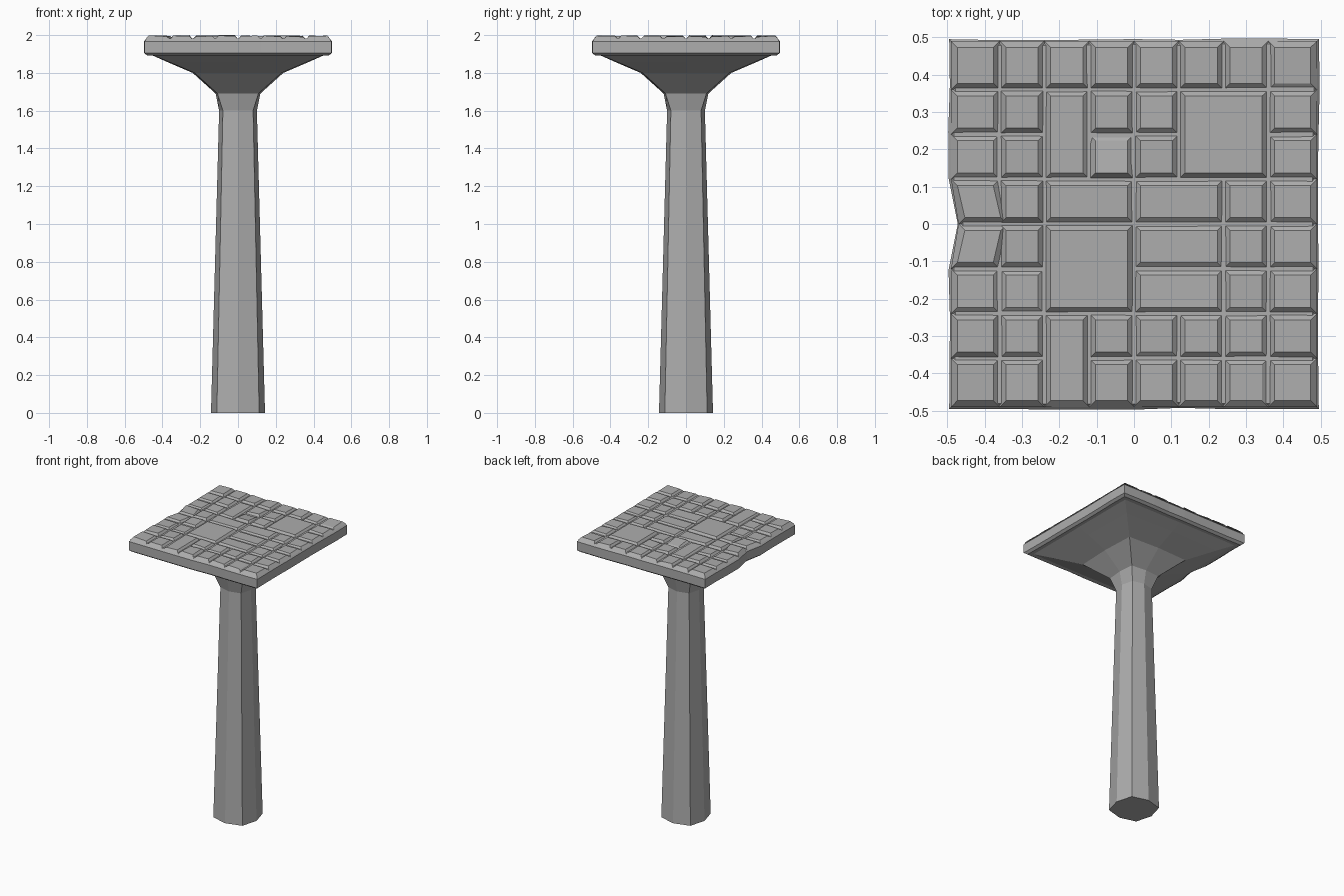
import bpy, bmesh, math, random

random.seed(4)
if "Cube" in bpy.data.objects:
    bpy.data.objects.remove(bpy.data.objects["Cube"])

stone = bpy.data.materials.new("grey stone")
stone.use_nodes = True
GREY = (0.42, 0.42, 0.42, 1)
stone.diffuse_color = GREY
stone.node_tree.nodes["Principled BSDF"].inputs["Base Color"].default_value = GREY


def finish(bm, name):
    bmesh.ops.recalc_face_normals(bm, faces=bm.faces)
    mesh = bpy.data.meshes.new(name)
    bm.to_mesh(mesh)
    bm.free()
    mesh.materials.append(stone)
    obj = bpy.data.objects.new(name, mesh)
    bpy.context.collection.objects.link(obj)
    return obj


def loft(name, rings):
    """Skin a stack of equal-length point rings and cap both ends."""
    bm = bmesh.new()
    loops = [[bm.verts.new(p) for p in ring] for ring in rings]
    n = len(loops[0])
    for low, high in zip(loops, loops[1:]):
        for i in range(n):
            j = (i + 1) % n
            bm.faces.new((low[i], low[j], high[j], high[i]))
    bm.faces.new(loops[0][::-1])
    bm.faces.new(loops[-1])
    return finish(bm, name)


def octagon(z, side, corner):
    """Eight points: side is the axis reach, corner the diagonal x = y reach."""
    ring = []
    for i in range(8):
        a = i * math.pi / 4
        r = corner * math.sqrt(2) if i % 2 else side
        ring.append((r * math.cos(a), r * math.sin(a), z))
    return ring


# Tapered column
loft("column", [octagon(0, 0.143, 0.112), octagon(1.6, 0.1, 0.08),
                octagon(1.69, 0.118, 0.108)])

# Flared capital, from octagon to square
loft("capital", [octagon(1.69, 0.118, 0.108), octagon(1.8, 0.24, 0.23),
                 octagon(1.86, 0.38, 0.37), octagon(1.9, 0.47, 0.47)])

# Slab with a worn outline and a chipped left edge
STEPS = 8
outline = []
for side in range(4):
    a = side * math.pi / 2
    c, s = round(math.cos(a)), round(math.sin(a))
    for i in range(STEPS):
        t = -0.495 + i * 0.99 / STEPS
        r = 0.495 + (random.uniform(-0.003, 0.003) if i else 0)
        if side == 2 and i == STEPS // 2:
            r = 0.472
        outline.append((c * r - s * t, s * r + c * t))


def slab_ring(z, scale):
    return [(x * scale, y * scale, z) for x, y in outline]


loft("slab", [slab_ring(1.892, 0.965), slab_ring(1.905, 1.0),
              slab_ring(1.967, 1.0), slab_ring(1.983, 0.97)])

# Paving tiles: joined blocks (column, row, width, depth), single tiles elsewhere
joined = [(2, 4, 2, 1), (2, 2, 2, 2), (5, 5, 2, 2), (4, 4, 2, 1), (4, 3, 2, 1),
          (2, 5, 1, 2), (6, 4, 1, 1), (4, 2, 2, 1), (5, 1, 1, 1), (2, 0, 1, 2)]
taken = {(c + i, r + j) for c, r, w, d in joined for i in range(w) for j in range(d)}
blocks = joined + [(c, r, 1, 1) for c in range(8) for r in range(8)
                   if (c, r) not in taken]
lines = [-0.49] + [0.12 * k for k in range(-3, 4)] + [0.49]
BEVEL = 0.017

bm = bmesh.new()
for c, r, w, d in blocks:
    x0, x1, y0, y1 = lines[c], lines[c + w], lines[r], lines[r + d]
    height = random.uniform(1.991, 1.996)
    corners = [(x0, y0, 1, 1), (x1, y0, -1, 1), (x1, y1, -1, -1), (x0, y1, 1, -1)]
    low, high = [], []
    for x, y, sx, sy in corners:
        if c == 0 and abs(y) < 0.01:
            x += 0.02
        z = min(2.0, height + random.uniform(-0.002, 0.004))
        # One loose tile lifts at its front edge
        if (c, r) == (3, 5):
            z = 2.0 if sy > 0 else 1.988
        low.append(bm.verts.new((x, y, 1.978)))
        high.append(bm.verts.new((x + sx * BEVEL, y + sy * BEVEL, z)))
    for i in range(4):
        j = (i + 1) % 4
        bm.faces.new((low[i], low[j], high[j], high[i]))
    bm.faces.new(high)
finish(bm, "paving_tiles")
